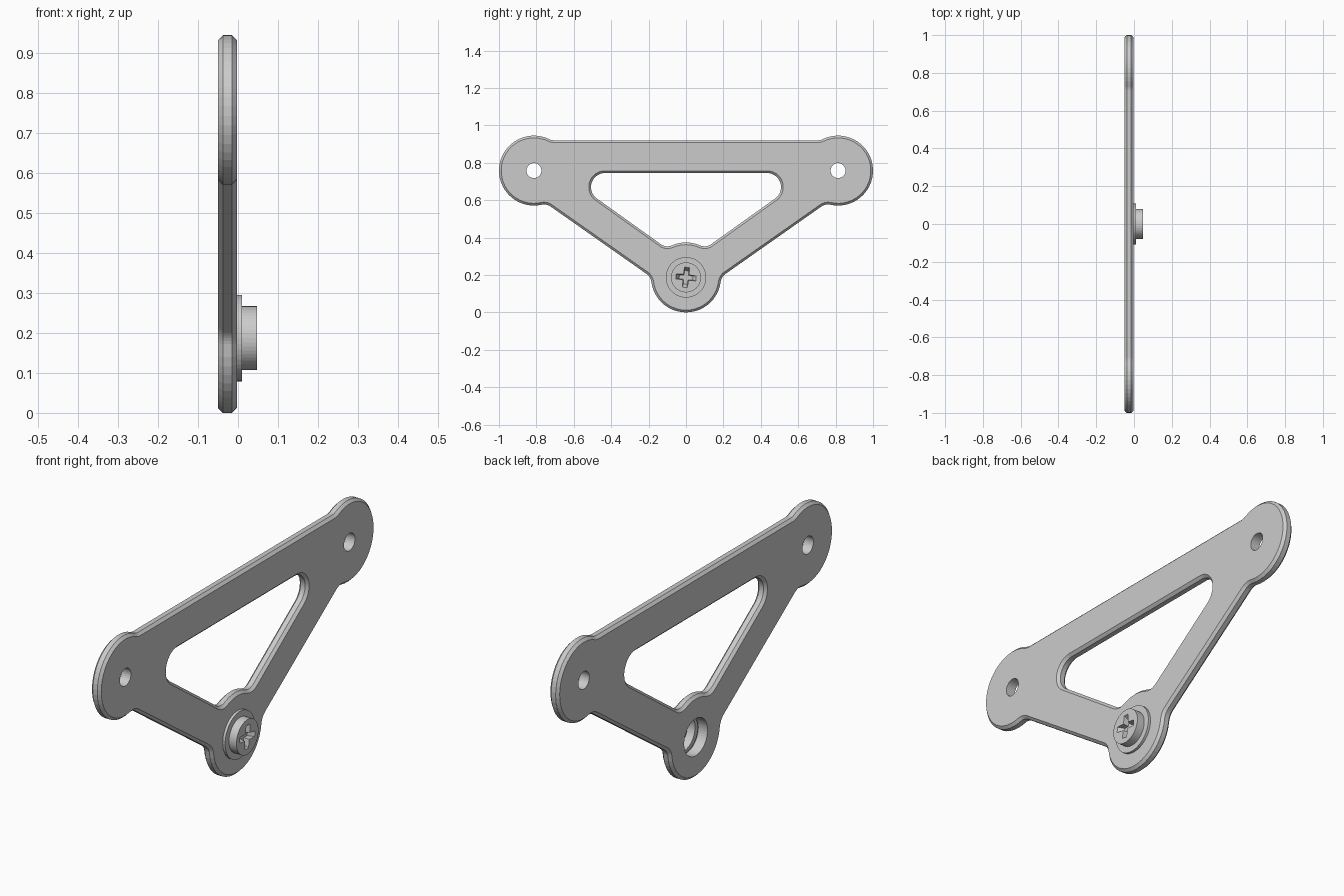
import bpy, bmesh, math
from mathutils import Vector as V

if "Cube" in bpy.data.objects:
    bpy.data.objects.remove(bpy.data.objects["Cube"])

R, RF = 0.187, 0.06                       # lug radius, fillet radius
C0, C1 = V((0, 0.187)), V((0.813, 0.758))  # bottom lug, side lug (y, z)
U = (C1 - C0).normalized()
N = V((U.y, -U.x))                        # outward normal of the lower edge
UP, DOWN = V((0, 1)), V((0, -1))


def arc(c, r, d0, d1, ccw=True, step=7.5):
    a0, a1 = math.atan2(d0.y, d0.x), math.atan2(d1.y, d1.x)
    sweep = (a1 - a0) % math.tau if ccw else -((a0 - a1) % math.tau)
    n = max(3, round(abs(math.degrees(sweep)) / step))
    return [c + r * V((math.cos(a0 + sweep * i / n), math.sin(a0 + sweep * i / n)))
            for i in range(n + 1)]


def circle(c, r, n=48):
    return [c + r * V((math.cos(math.tau * i / n), math.sin(math.tau * i / n))) for i in range(n)]


def fillet(c, n, d, u):
    """Centre of the fillet joining a lug to a straight edge at offset d."""
    return c + n * (d + RF) + u * math.sqrt((R + RF) ** 2 - (d + RF) ** 2)


def mirrored(half):
    """Close a half outline that starts on y = 0."""
    return half + [V((-p.x, p.y)) for p in reversed(half[1:])]


def inset(pts, d):
    """Move a loop to its left by d (inward when counter-clockwise)."""
    out = []
    for i, p in enumerate(pts):
        a, b = (p - pts[i - 1]).normalized(), (pts[(i + 1) % len(pts)] - p).normalized()
        t = (a + b).normalized()
        out.append(p + V((-t.y, t.x)) * d)
    return out


def add_ring(bm, pts, x):
    return [bm.verts.new((x, p.x, p.y)) for p in pts]


def bridge(bm, a, b):
    for i in range(len(a)):
        bm.faces.new((a[i - 1], a[i], b[i], b[i - 1]))


def cap(bm, rings, x):
    edges = []
    for r in rings:
        for i in range(len(r)):
            e = bm.edges.get((r[i - 1], r[i]))
            edges.append(e or bm.edges.new((r[i - 1], r[i])))
    bmesh.ops.triangle_fill(bm, edges=edges, use_beauty=True, normal=(x, 0, 0))


def finish(bm, name):
    bmesh.ops.remove_doubles(bm, verts=bm.verts, dist=1e-5)
    bmesh.ops.recalc_face_normals(bm, faces=bm.faces)
    me = bpy.data.meshes.new(name)
    bm.to_mesh(me)
    bm.free()
    ob = bpy.data.objects.new(name, me)
    bpy.context.collection.objects.link(ob)
    return ob


# outer outline of the bracket
f0 = fillet(C0, N, 0.106, U)
f1 = fillet(C1, N, 0.106, -U)
f2 = fillet(C1, UP, 0.162, V((-1, 0)))
outer = mirrored(arc(C0, R, DOWN, f0 - C0)
                 + arc(f0, RF, C0 - f0, -N, False)[1:]
                 + arc(f1, RF, -N, C1 - f1, False)
                 + arc(C1, R, f1 - C1, f2 - C1)[1:]
                 + arc(f2, RF, C1 - f2, DOWN, False)[1:])

# triangular window, with the bottom lug bulging into it
f3 = fillet(C0, -N, 0.068, U)
window = mirrored(arc(C0, R, UP, f3 - C0, False)
                  + arc(f3, RF, C0 - f3, N)[1:]
                  + arc(V((0.433, 0.67)), 0.075, N, UP))

# bracket plate: chamfered outline and window, plain round holes
bm = bmesh.new()
X0, X1, CH = -0.05, -0.003, 0.012
backs, fronts = [], []
for pts, ch in ((outer, CH), (window, -CH),
                (circle(C1, 0.04, 32), 0), (circle(V((-C1.x, C1.y)), 0.04, 32), 0),
                (circle(C0, 0.085), 0)):
    if ch:
        small = inset(pts, ch)
        rings = [add_ring(bm, small, X0), add_ring(bm, pts, X0 + CH),
                 add_ring(bm, pts, X1 - CH), add_ring(bm, small, X1)]
    else:
        rings = [add_ring(bm, pts, X0), add_ring(bm, pts, X1)]
    for a, b in zip(rings, rings[1:]):
        bridge(bm, a, b)
    backs.append(rings[0])
    fronts.append(rings[-1])
cap(bm, backs, -1)
cap(bm, fronts, 1)
finish(bm, "bracket_plate")

# screw: flange and hollow head, open at the back
bm = bmesh.new()
profile = [(-0.002, 0.08), (-0.002, 0.108), (0.01, 0.108), (0.01, 0.08), (0.048, 0.08)]
rings = [add_ring(bm, circle(C0, r), x) for x, r in profile]
for a, b in zip(rings, rings[1:]):
    bridge(bm, a, b)


# cross recess with tapered walls
def cross(s, tip, w):
    pts = []
    for k in range(4):
        rot = math.radians(90 * k - 6)
        for p in ((tip, -w), (tip, w), (s, s)):
            q = V(p)
            pts.append(C0 + V((q.x * math.cos(rot) - q.y * math.sin(rot),
                               q.x * math.sin(rot) + q.y * math.cos(rot))))
    return pts


top = add_ring(bm, cross(0.015, 0.054, 0.013), 0.048)
floor = add_ring(bm, cross(0.012, 0.036, 0.010), 0.022)
cap(bm, [rings[-1], top], 1)
bridge(bm, top, floor)
bm.faces.new(floor)
finish(bm, "screw_head")
